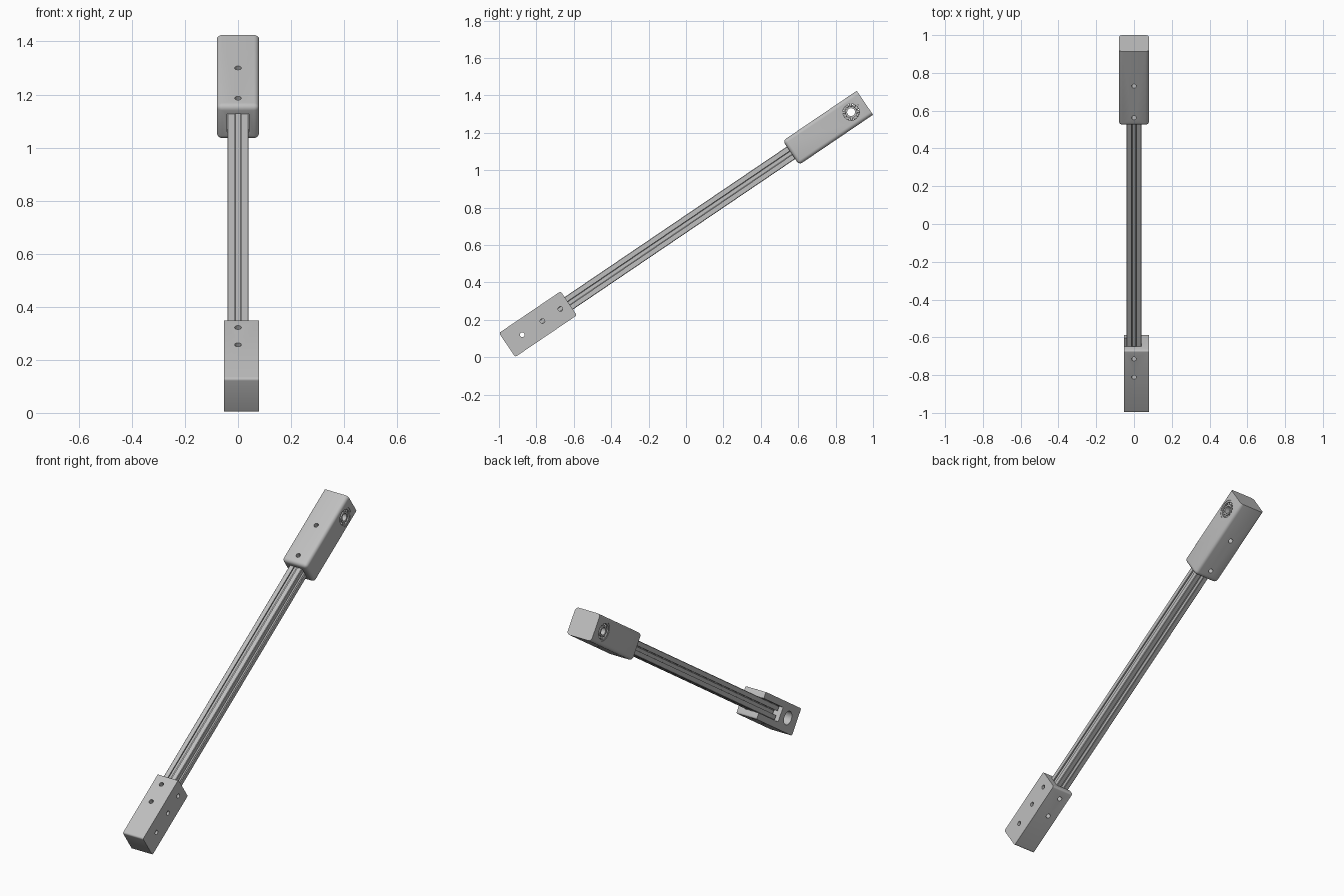
import bpy, bmesh
from math import pi, cos, sin, radians
from mathutils import Matrix, Vector

cube = bpy.data.objects.get("Cube")
if cube:
    bpy.data.objects.remove(cube, do_unlink=True)

# Arm frame: local Y runs along the tilted arm, local Z is its upper side
ARM = Matrix.Translation((0, 0, 0.7125)) @ Matrix.Rotation(radians(34.1), 4, 'X')
HALF = 0.0775
HOLE = 0.0125
AXIS = {'X': Matrix.Rotation(pi / 2, 4, 'Y'), 'Z': Matrix.Identity(4)}

grey = bpy.data.materials.new("light_grey")
grey.use_nodes = True
COLOUR = (0.52, 0.52, 0.52, 1)
grey.diffuse_color = COLOUR
grey.node_tree.nodes["Principled BSDF"].inputs["Base Color"].default_value = COLOUR


def finish(name, bm):
    """Turn a bmesh into a named object in the arm frame."""
    bmesh.ops.recalc_face_normals(bm, faces=bm.faces)
    mesh = bpy.data.meshes.new(name)
    bm.to_mesh(mesh)
    bm.free()
    mesh.materials.append(grey)
    obj = bpy.data.objects.new(name, mesh)
    bpy.context.collection.objects.link(obj)
    obj.matrix_world = ARM
    return obj


def activate(obj):
    bpy.ops.object.select_all(action='DESELECT')
    obj.select_set(True)
    bpy.context.view_layer.objects.active = obj


def smooth(obj):
    activate(obj)
    bpy.ops.object.shade_smooth_by_angle(angle=radians(35))


def add_box(bm, low, high):
    low, high = Vector(low), Vector(high)
    mat = Matrix.Translation((low + high) / 2) @ Matrix.Diagonal((*(high - low), 1))
    return bmesh.ops.create_cube(bm, size=1, matrix=mat)


def rounded_box(name, low, high, radius, rule):
    """Box whose edges chosen by rule(a, b) are rounded."""
    bm = bmesh.new()
    add_box(bm, low, high)
    edges = [e for e in bm.edges if rule(e.verts[0].co, e.verts[1].co)]
    bmesh.ops.bevel(bm, geom=edges, offset=radius, segments=5, profile=0.5, affect='EDGES')
    return finish(name, bm)


def cut(obj, build):
    """Subtract whatever build(bm) makes from obj."""
    bm = bmesh.new()
    build(bm)
    cutter = finish("cutter", bm)
    cutter.hide_render = True
    mod = obj.modifiers.new("cut", 'BOOLEAN')
    mod.operation, mod.solver, mod.object = 'DIFFERENCE', 'EXACT', cutter
    activate(obj)
    bpy.ops.object.modifier_apply(modifier=mod.name)
    bpy.data.objects.remove(cutter, do_unlink=True)


def drill(obj, along, axis, radius, start, end):
    """Round hole at a place along the arm, from start to end on its axis."""
    offset = Vector(((start + end) / 2, along, 0)) if axis == 'X' else Vector((0, along, (start + end) / 2))
    cut(obj, lambda bm: bmesh.ops.create_cone(
        bm, cap_ends=True, segments=32, radius1=radius, radius2=radius,
        depth=abs(end - start), matrix=Matrix.Translation(offset) @ AXIS[axis]))


# Slotted rail: one quarter of the T-slot outline, turned four times
bm = bmesh.new()
quarter = [(0.012, 0.024), (0.022, 0.033), (0.022, 0.033), (0.012, 0.033),
           (0.012, 0.04), (0.037, 0.04), (0.04, 0.037)]
quarter = [(0.009, 0.017), (0.022, 0.027), (0.022, 0.033), (0.012, 0.033),
           (0.012, 0.04), (0.037, 0.04)]
half = quarter + [(b, a) for a, b in reversed(quarter)]
outline = []
for k in range(4):
    c, s = cos(-k * pi / 2), sin(-k * pi / 2)
    outline += [(a * c - b * s, a * s + b * c) for a, b in half]
face = bm.faces.new([bm.verts.new((a, -0.955, b)) for a, b in outline])
new = bmesh.ops.extrude_face_region(bm, geom=[face])["geom"]
bmesh.ops.translate(bm, vec=(0, 1.925, 0), verts=[v for v in new if isinstance(v, bmesh.types.BMVert)])
finish("slotted_rail", bm)

# Lower bracket: cross edges rounded, rail channel open to one side
lower = rounded_box("lower_bracket", (-0.053, -1.155, -HALF), (0.08, -0.757, HALF), 0.01,
                    lambda a, b: abs(a.x - b.x) > 0.01)
cut(lower, lambda bm: add_box(bm, (-0.1, -0.975, -0.041), (0.0405, -0.7, 0.041)))
for along in (-0.927, -0.811):
    drill(lower, along, 'Z', HOLE, -0.1, 0.1)
    drill(lower, along, 'X', HOLE, 0.02, 0.1)
drill(lower, -1.057, 'X', HOLE, -0.1, 0.1)
drill(lower, -1.057, 'X', 0.038, -0.1, 0.03)
smooth(lower)

# Upper housing: everything rounded except its outer end
END = 1.155
upper = rounded_box("upper_housing", (-0.08, 0.678, -HALF), (0.08, END, HALF), 0.02,
                    lambda a, b: min(a.y, b.y) < 1)
cut(upper, lambda bm: add_box(bm, (-0.041, 0.6, -0.041), (0.041, 0.975, 0.041)))
for along in (0.934, 0.731):
    drill(upper, along, 'Z', HOLE, -0.1, 0.1)
BEARING = 1.066
drill(upper, BEARING, 'X', 0.055, -0.1, 0.1)
smooth(upper)


def ring(name, inner, outer, low, high):
    """Flat-sided ring around the pivot axis."""
    bm = bmesh.new()
    section = [(low, inner), (high, inner), (high, outer), (low, outer)]
    verts = [bm.verts.new((x, BEARING, r)) for x, r in section]
    edges = [bm.edges.new((verts[i], verts[i - 1])) for i in range(4)]
    bmesh.ops.spin(bm, geom=verts + edges, cent=(0, BEARING, 0), axis=(1, 0, 0),
                   angle=2 * pi, steps=40, use_merge=True)
    bmesh.ops.remove_doubles(bm, verts=bm.verts, dist=1e-5)
    smooth(finish(name, bm))


# Ball bearings on both sides of the housing
for side, sign in (("left", 1), ("right", -1)):
    low, high = sorted((sign * 0.04, sign * 0.078))
    ring(side + "_bearing_outer_ring", 0.044, 0.055, low, high)
    ring(side + "_bearing_inner_ring", 0.021, 0.031, low, high)
    bm = bmesh.new()
    for k in range(12):
        a = k * pi / 6
        spot = (sign * 0.066, BEARING + 0.0375 * cos(a), 0.0375 * sin(a))
        bmesh.ops.create_uvsphere(bm, u_segments=12, v_segments=8, radius=0.009,
                                  matrix=Matrix.Translation(spot))
    smooth(finish(side + "_bearing_balls", bm))
